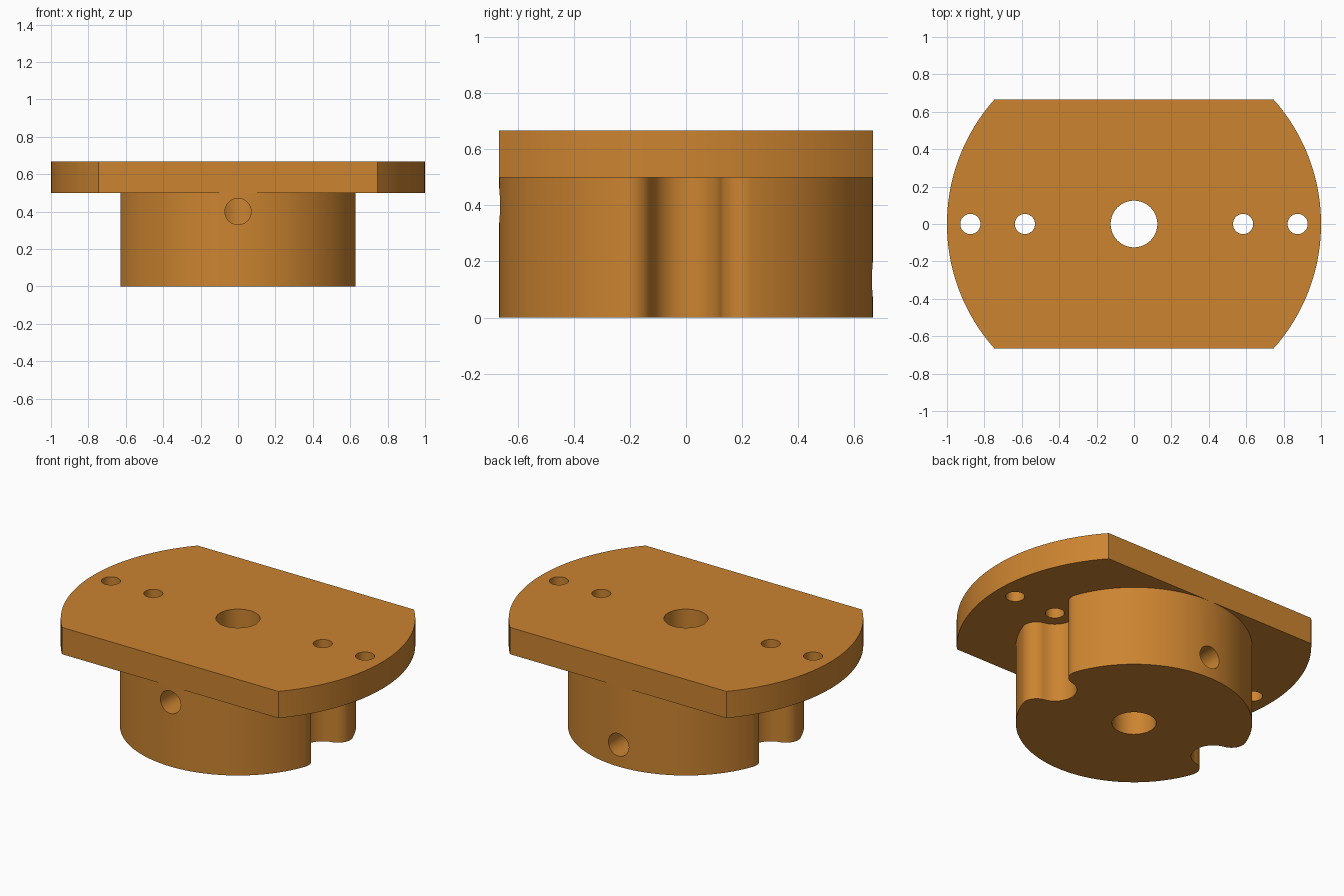
import bpy, bmesh
from math import sin, cos, pi, radians, atan2, sqrt

if "Cube" in bpy.data.objects:
    bpy.data.objects.remove(bpy.data.objects["Cube"])

U = 1 / 24                      # design unit
R_HUB, HALF_Y = 0.6665, 16 * U  # hub radius, plate half width
Z_HUB, Z_TOP = 0.5, 16 * U


def arc(cx, cy, r, a0, a1, n):
    return [(cx + r * cos(a0 + (a1 - a0) * i / n),
             cy + r * sin(a0 + (a1 - a0) * i / n)) for i in range(n + 1)]


def prism(name, pts, z0, z1):
    """Extrude a closed profile from z0 to z1."""
    bm = bmesh.new()
    face = bm.faces.new([bm.verts.new((x, y, z0)) for x, y in pts])
    top = bmesh.ops.extrude_face_region(bm, geom=[face])["geom"]
    bmesh.ops.translate(bm, vec=(0, 0, z1 - z0),
                        verts=[g for g in top if isinstance(g, bmesh.types.BMVert)])
    bmesh.ops.recalc_face_normals(bm, faces=bm.faces)
    mesh = bpy.data.meshes.new(name)
    bm.to_mesh(mesh)
    bm.free()
    obj = bpy.data.objects.new(name, mesh)
    bpy.context.collection.objects.link(obj)
    return obj


def rod(name, r, loc, depth, rot=(0, 0, 0)):
    bpy.ops.mesh.primitive_cylinder_add(vertices=48, radius=r, depth=depth,
                                        location=loc, rotation=rot)
    bpy.context.object.name = name
    return bpy.context.object


def combine(target, tool, operation):
    mod = target.modifiers.new("bool", 'BOOLEAN')
    mod.operation, mod.solver, mod.object = operation, 'EXACT', tool
    bpy.context.view_layer.objects.active = target
    bpy.ops.object.modifier_apply(modifier=mod.name)
    bpy.data.objects.remove(tool)


# Flange plate: unit disc with two flats
a = atan2(HALF_Y, sqrt(1 - HALF_Y ** 2))
plate = prism("flanged_hub", arc(0, 0, 1, -a, a, 48) + arc(0, 0, 1, pi - a, pi + a, 48),
              Z_HUB, Z_TOP)

# Hub profile: round notch, rounded lip, outer circle; one quadrant mirrored
slot_x, slot_r, lip_r = 14 * U, 3 * U, 2 * U
d = R_HUB - lip_r
cx = (d * d + slot_x ** 2 - (slot_r + lip_r) ** 2) / (2 * slot_x)
cy = sqrt(d * d - cx * cx)
t_slot, t_hub = atan2(cy, cx - slot_x), atan2(cy, cx)
quad = (arc(slot_x, 0, slot_r, pi, t_slot, 14)
        + arc(cx, cy, lip_r, t_slot - pi, t_hub, 18)[1:]
        + arc(0, 0, R_HUB, t_hub, pi / 2, 30)[1:])
half = quad + [(-x, y) for x, y in quad[-2::-1]]
hub = prism("hub", half + [(x, -y) for x, y in half[-2:0:-1]], 0, 0.56)
combine(plate, hub, 'UNION')

# Centre bore and flange screw holes
combine(plate, rod("bore", 3 * U, (0, 0, 0.35), 1.5), 'DIFFERENCE')
for side in (-1, 1):
    for x in (14 * U, 21 * U):
        combine(plate, rod("screw_hole", 0.054, (side * x, 0, 0.6), 0.6), 'DIFFERENCE')

# Set screw holes: high at the front, low at the back
for side, z in ((-1, 0.4), (1, 0.135)):
    combine(plate, rod("set_screw_hole", 0.07, (0, side * 0.4, z), 0.8,
                       (radians(90), 0, 0)), 'DIFFERENCE')

# Finish
mat = bpy.data.materials.new("orange")
mat.diffuse_color = (0.6, 0.23, 0.03, 1)
mat.use_nodes = True
mat.node_tree.nodes["Principled BSDF"].inputs["Base Color"].default_value = mat.diffuse_color
plate.data.materials.clear()
plate.data.materials.append(mat)
bpy.ops.object.select_all(action='DESELECT')
plate.select_set(True)
bpy.context.view_layer.objects.active = plate
bpy.ops.object.shade_smooth_by_angle(angle=radians(30))
